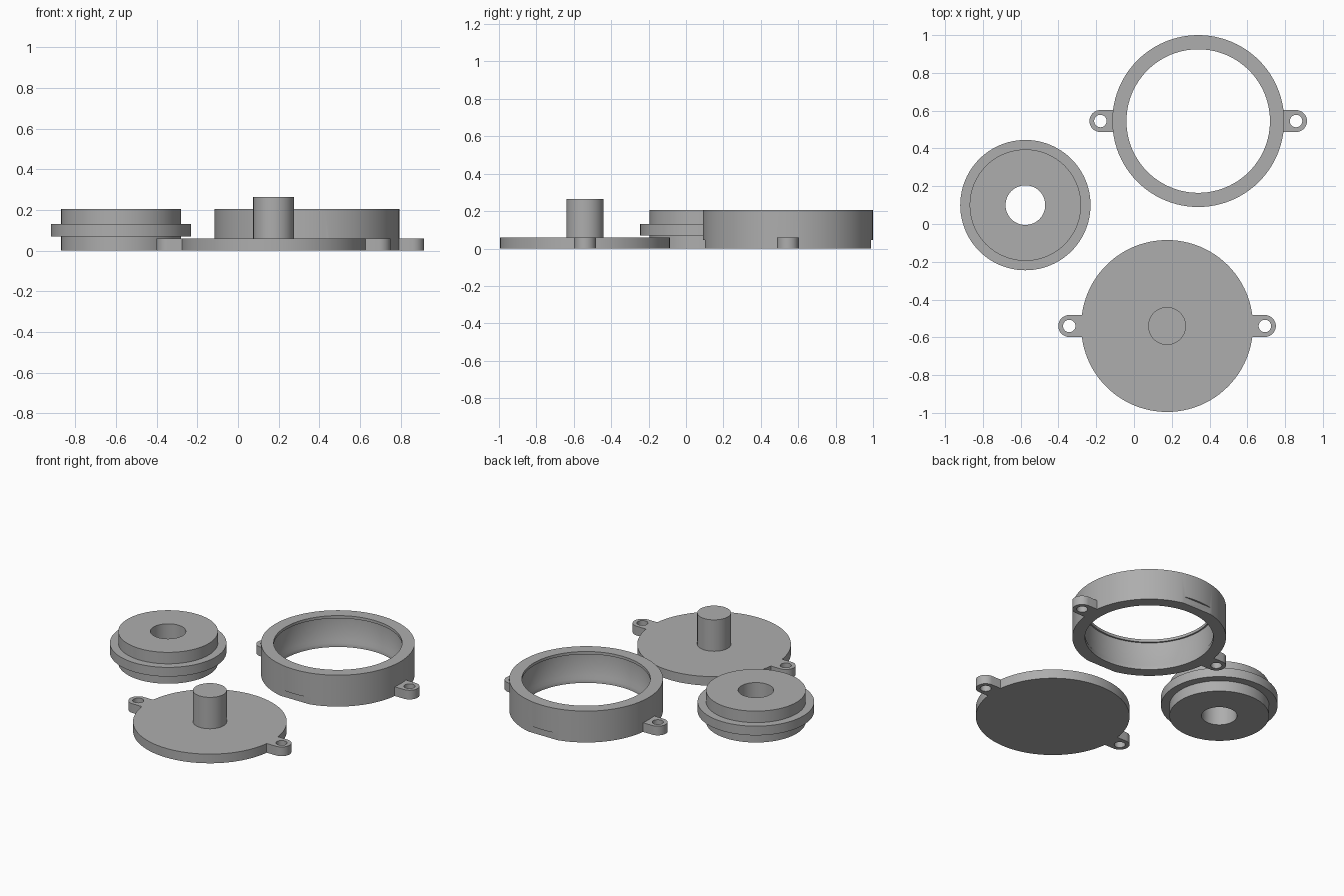
import bpy, bmesh, math
from mathutils import Vector

if "Cube" in bpy.data.objects:
    bpy.data.objects.remove(bpy.data.objects["Cube"])

grey = bpy.data.materials.new("plain grey")
grey.diffuse_color = (0.42, 0.42, 0.42, 1)
grey.use_nodes = True
grey.node_tree.nodes["Principled BSDF"].inputs["Base Color"].default_value = grey.diffuse_color
SEG = 96
EAR_X, EAR_R, HOLE_R, EAR_H = 0.518, 0.058, 0.033, 0.06


def finish(name, bm, loc):
    bmesh.ops.remove_doubles(bm, verts=bm.verts, dist=1e-5)
    bmesh.ops.recalc_face_normals(bm, faces=bm.faces)
    me = bpy.data.meshes.new(name)
    bm.to_mesh(me)
    bm.free()
    me.materials.append(grey)
    ob = bpy.data.objects.new(name, me)
    bpy.context.collection.objects.link(ob)
    ob.location = loc
    return ob


def lathe(name, profile, loc, closed, seg=SEG):
    """Spin (radius, z) points round z; closed joins the last point to the first."""
    bm = bmesh.new()
    vs = [bm.verts.new((r, 0, z)) for r, z in profile]
    es = [bm.edges.new((a, b)) for a, b in zip(vs, vs[1:])]
    if closed:
        es.append(bm.edges.new((vs[-1], vs[0])))
    bmesh.ops.spin(bm, geom=vs + es, cent=(0, 0, 0), axis=(0, 0, 1),
                   angle=math.tau, steps=seg, use_merge=True)
    return finish(name, bm, loc)


def prism(name, outline, z0, z1, loc):
    bm = bmesh.new()
    f = bm.faces.new([bm.verts.new((x, y, z0)) for x, y in outline])
    up = bmesh.ops.extrude_face_region(bm, geom=[f])["geom"]
    bmesh.ops.translate(bm, vec=(0, 0, z1 - z0),
                        verts=[v for v in up if isinstance(v, bmesh.types.BMVert)])
    return finish(name, bm, loc)


def boolean(ob, other, op):
    m = ob.modifiers.new(op.lower(), 'BOOLEAN')
    m.operation, m.object, m.solver = op, other, 'EXACT'
    bpy.context.view_layer.objects.active = ob
    bpy.ops.object.modifier_apply(modifier=m.name)
    bpy.data.objects.remove(other)


def add_ears(ob):
    """Screw ears with a round end and a through hole on both sides."""
    loc = ob.location.copy()
    for s in (-1, 1):
        arc = [math.pi * (i / 24 - 0.5) for i in range(25)]
        pts = [(s * (EAR_X + EAR_R * math.cos(a)), EAR_R * math.sin(a)) for a in arc]
        pts += [(s * 0.425, EAR_R), (s * 0.425, -EAR_R)]
        ear = prism("ear", pts, 0, EAR_H, loc)
        circle = [(s * EAR_X + HOLE_R * math.cos(math.tau * i / 32),
                   HOLE_R * math.sin(math.tau * i / 32)) for i in range(32)]
        boolean(ear, prism("ear_hole", circle, -0.1, 0.2, loc), 'DIFFERENCE')
        boolean(ob, ear, 'UNION')


def smooth(ob):
    bpy.ops.object.select_all(action='DESELECT')
    ob.select_set(True)
    bpy.context.view_layer.objects.active = ob
    bpy.ops.object.shade_smooth_by_angle(angle=math.radians(30))


# housing ring: shallow inner recess between a top lip and a sloped bottom lip
ring = lathe("housing_ring", [(0.455, 0), (0.455, 0.205), (0.38, 0.205), (0.38, 0.187),
                              (0.39, 0.187), (0.39, 0.045), (0.38, 0.025), (0.38, 0)],
             Vector((0.34, 0.545, 0)), True)
add_ears(ring)
# flat pry notches at the foot of the ring, front and back
for s in (-1, 1):
    box = [(-0.15, s * 0.443), (0.15, s * 0.443), (0.15, s * 0.6), (-0.15, s * 0.6)]
    boolean(ring, prism("pry_notch", box, -0.1, 0.045, ring.location.copy()), 'DIFFERENCE')

# base plate with centre post
base = lathe("base_plate", [(0, 0), (0.455, 0), (0.455, 0.06), (0.1, 0.06),
                            (0.1, 0.265), (0, 0.265)], Vector((0.175, -0.54, 0)), False)
add_ears(base)

# flanged wheel with a through bore
wheel = lathe("flanged_wheel", [(0.105, 0), (0.295, 0), (0.295, 0.07), (0.345, 0.07),
                                (0.345, 0.13), (0.295, 0.13), (0.295, 0.205), (0.105, 0.205)],
              Vector((-0.575, 0.1, 0)), True)

for ob in (ring, base, wheel):
    smooth(ob)
